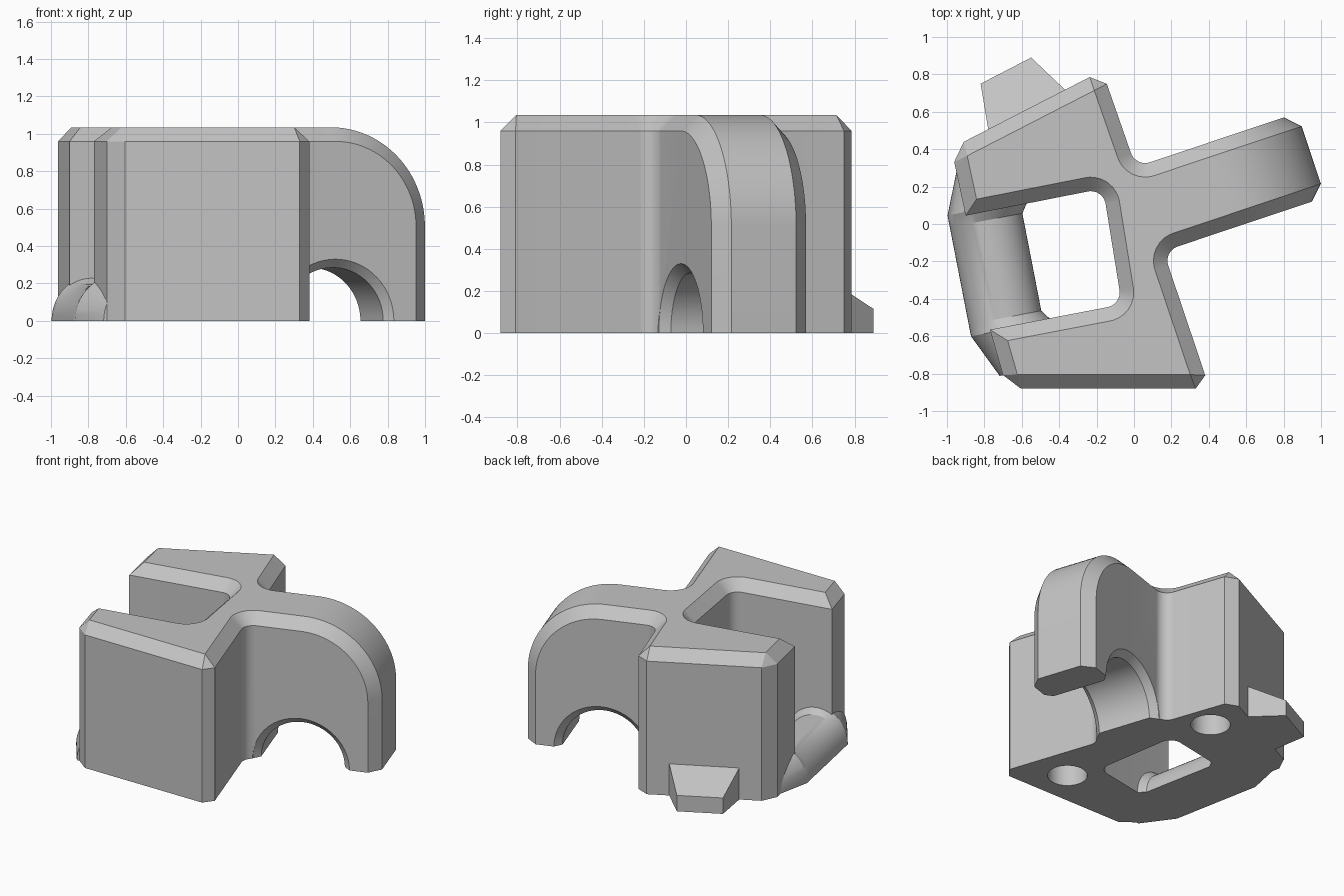
import bpy, bmesh, math
from mathutils import Vector

if "Cube" in bpy.data.objects:
    bpy.data.objects.remove(bpy.data.objects["Cube"])

HEIGHT, BEVEL = 1.035, 0.075
SHOULDER = HEIGHT - BEVEL

grey = bpy.data.materials.new("plain grey")
grey.use_nodes = True
COLOUR = (0.55, 0.55, 0.55, 1)
grey.diffuse_color = COLOUR
grey.node_tree.nodes["Principled BSDF"].inputs["Base Color"].default_value = COLOUR


def frame(degrees):
    """Horizontal frame turned about z: maps (along, across, height) to the world."""
    a = math.radians(degrees)
    along, across = Vector((math.cos(a), math.sin(a), 0)), Vector((-math.sin(a), math.cos(a), 0))
    return lambda u, v, z=0.0: along * u + across * v + Vector((0, 0, z))


arm = frame(18.5)
bar = frame(11)


def add_face(bm, points):
    bm.faces.new([bm.verts.new(p) for p in points])


def loft(bm, rings, skip=()):
    """Skin closed rings of equal length and cap both ends."""
    n = len(rings[0])
    for a, b in zip(rings, rings[1:]):
        for i in range(n):
            j = (i + 1) % n
            if i not in skip:
                add_face(bm, (a[i], a[j], b[j], b[i]))
    add_face(bm, rings[0])
    add_face(bm, rings[-1])


def finish(name, bm):
    bmesh.ops.remove_doubles(bm, verts=bm.verts, dist=0.0005)
    bmesh.ops.recalc_face_normals(bm, faces=bm.faces)
    mesh = bpy.data.meshes.new(name)
    bm.to_mesh(mesh)
    bm.free()
    mesh.materials.append(grey)
    obj = bpy.data.objects.new(name, mesh)
    bpy.context.collection.objects.link(obj)
    return obj


def smooth(obj):
    bpy.ops.object.select_all(action='DESELECT')
    obj.select_set(True)
    bpy.context.view_layer.objects.active = obj
    bpy.ops.object.shade_smooth_by_angle(angle=math.radians(25))


def cut(obj, cutter):
    bpy.context.view_layer.objects.active = obj
    mod = obj.modifiers.new("cut", 'BOOLEAN')
    mod.operation, mod.solver, mod.object = 'DIFFERENCE', 'EXACT', cutter
    bpy.ops.object.modifier_apply(modifier=mod.name)
    bpy.data.objects.remove(cutter)


# Body outline, counterclockwise: chamfered, filleted, sharp and open arm corners
V0, V1, U0, U1 = -0.188, 0.286, 0.486, 1.016
outline = [
    (Vector((-0.68, -0.88, 0)), "chamfer"),
    (Vector((0.405, -0.88, 0)), "chamfer"),
    (arm(0.103, V0), "fillet"),
    (arm(U0, V0), "open"),
    (arm(U0, V1), "open"),
    (arm(0.106, V1), "fillet"),
    (Vector((-0.17, 0.82, 0)), "chamfer"),
    (Vector((-0.977, 0.405, 0)), "chamfer"),
    (Vector((-0.90, 0.045, 0)), "sharp"),
    (Vector((-0.165, 0.19, 0)), "fillet"),
    (Vector((-0.065, -0.43, 0)), "fillet"),
    (Vector((-0.77, -0.565, 0)), "sharp"),
]
low, top, floor = [], [], []
open_at = None
for i, (p, kind) in enumerate(outline):
    d1 = (p - outline[i - 1][0]).normalized()
    d2 = (outline[(i + 1) % len(outline)][0] - p).normalized()
    n1, n2 = Vector((-d1.y, d1.x, 0)), Vector((-d2.y, d2.x, 0))
    miter = (n1 + n2) / (1 + n1.dot(n2))
    if kind == "chamfer":
        pairs = [(p - d1 * BEVEL, p + miter * BEVEL), (p + d2 * BEVEL, p + miter * BEVEL)]
    elif kind == "fillet":
        r = 0.08
        centre = p - miter * r
        dirs = [n1.lerp(n2, t / 8).normalized() for t in range(9)]
        pairs = [(centre + d * r, centre + d * (r + BEVEL)) for d in dirs]
    elif kind == "open":
        first = open_at is None
        pairs = [(p, p + (n1 if first else n2) * BEVEL)]
        if first:
            open_at = len(low)
    else:
        pairs = [(p, p + miter * BEVEL)]
    for a, b in pairs:
        low.append(a)
        top.append(b)
        floor += [a] if kind != "open" else ([a, b] if len(low) - 1 == open_at else [b, a])

bm = bmesh.new()
up = Vector((0, 0, 1))
for i in range(len(low)):
    j = (i + 1) % len(low)
    if i == open_at:
        continue
    add_face(bm, (low[i], low[j], low[j] + up * SHOULDER, low[i] + up * SHOULDER))
    add_face(bm, (low[i] + up * SHOULDER, low[j] + up * SHOULDER,
                  top[j] + up * HEIGHT, top[i] + up * HEIGHT))
add_face(bm, [p + up * HEIGHT for p in top])
add_face(bm, floor)

# Rounded arm end, welded to the open side of the body
def arm_profile(v, inset):
    r = U1 - U0 - inset
    drop = HEIGHT - (U1 - U0)
    arc = [math.radians(90 - 90 * t / 24) for t in range(25)]
    pts = [(U0, 0)] + [(U0 + r * math.cos(a), drop + r * math.sin(a)) for a in arc] + [(U0 + r, 0)]
    return [arm(u, v, z) for u, z in pts]


loft(bm, [arm_profile(V0, BEVEL), arm_profile(V0 + BEVEL, 0),
          arm_profile(V1 - BEVEL, 0), arm_profile(V1, BEVEL)], skip=(0,))
body = finish("body_with_arm", bm)


# Arch under the arm, with chamfered rims
def circle(r, v):
    return [arm(U0 + r * math.cos(t * math.tau / 64), v, r * math.sin(t * math.tau / 64))
            for t in range(64)]


bm = bmesh.new()
R, RIM = 0.285, 0.045
loft(bm, [circle(R + RIM, V0 - 0.02), circle(R + RIM, V0), circle(R, V0 + RIM),
          circle(R, V1 - RIM), circle(R + RIM, V1), circle(R + RIM, V1 + 0.02)])
cut(body, finish("arch_cutter", bm))

# Round blind holes in the underside
for x, y in ((0.04, -0.63), (-0.25, 0.48)):
    bm = bmesh.new()
    rings = [[Vector((x + 0.13 * math.cos(t * math.tau / 40), y + 0.13 * math.sin(t * math.tau / 40), z))
              for t in range(40)] for z in (-0.1, 0.22)]
    loft(bm, rings)
    cut(body, finish("hole_cutter", bm))
smooth(body)

# Half-round bar joining the jaws: position, left edge, right edge, height
bm = bmesh.new()
rings = []
for pos, left, right, tall in ((-0.66, -0.86, -0.54, 0.2), (-0.423, -0.97, -0.53, 0.24),
                               (-0.36, -0.97, -0.575, 0.2), (0.17, -0.97, -0.575, 0.2),
                               (0.235, -0.97, -0.53, 0.24), (0.476, -0.87, -0.53, 0.2)):
    mid, half = (left + right) / 2, (right - left) / 2
    rings.append([bar(mid + half * math.cos(math.pi * t / 24), pos, tall * math.sin(math.pi * t / 24))
                  for t in range(25)])
loft(bm, rings)
smooth(finish("jaw_bar", bm))

# Wedge-shaped tab on the back wall
bm = bmesh.new()
tab = [(-0.775, 0.48, 0.24), (-0.35, 0.70, 0.24), (-0.55, 0.89, 0.115), (-0.82, 0.75, 0.115)]
loft(bm, [[Vector((x, y, 0)) for x, y, z in tab], [Vector(p) for p in tab]])
finish("back_tab", bm)
